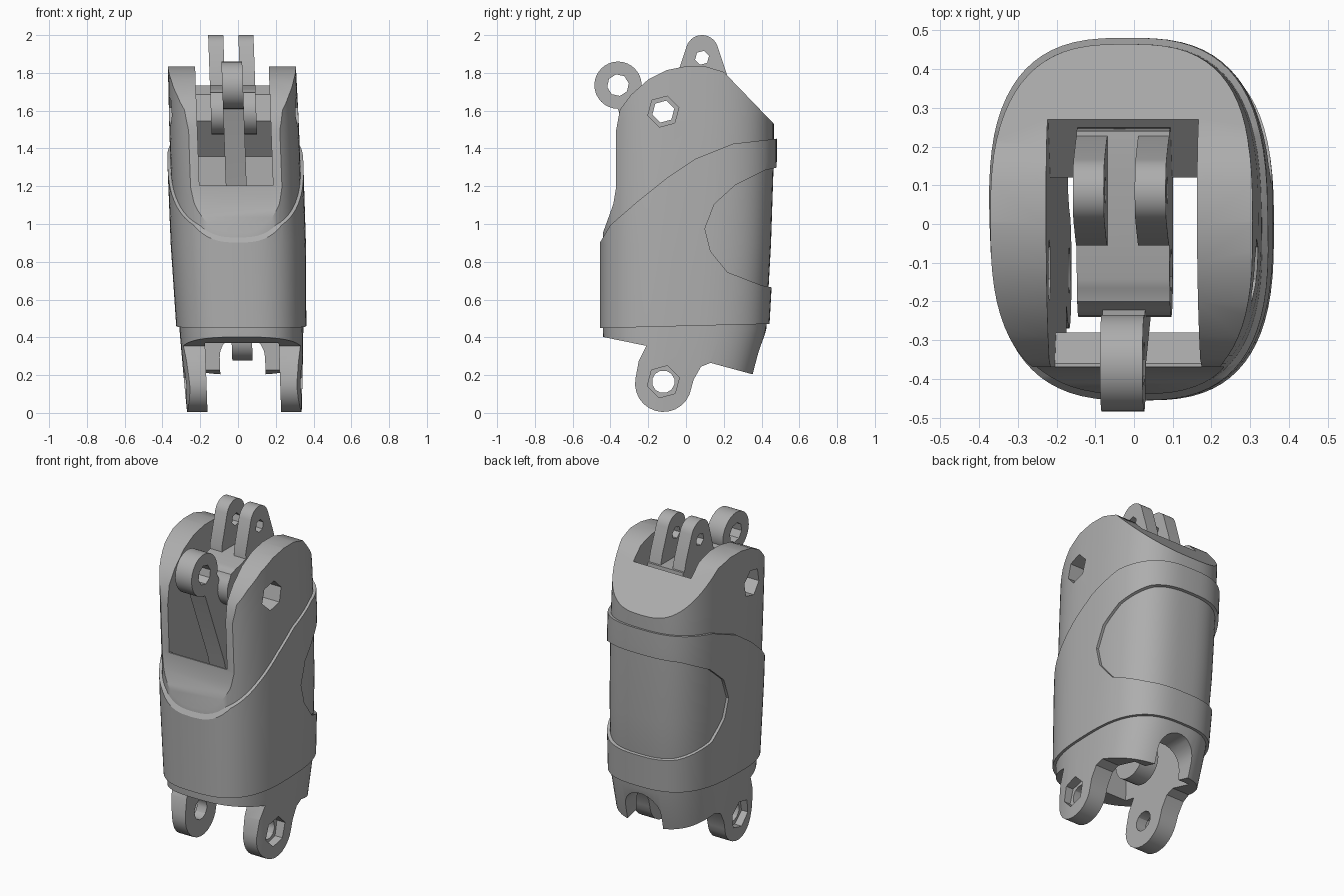
import bpy, bmesh
from math import sin, cos, pi, radians

cube = bpy.data.objects.get("Cube")
if cube:
    bpy.data.objects.remove(cube, do_unlink=True)

grey = bpy.data.materials.new("plain grey")
grey.use_nodes = True
grey.diffuse_color = (0.42, 0.42, 0.42, 1)
grey.node_tree.nodes["Principled BSDF"].inputs["Base Color"].default_value = (0.42, 0.42, 0.42, 1)


def skin(name, rings):
    """Solid from a list of equal closed rings, capped at both ends."""
    bm = bmesh.new()
    rows = [[bm.verts.new(p) for p in ring] for ring in rings]
    n = len(rows[0])
    for a, b in zip(rows, rows[1:]):
        for i in range(n):
            j = (i + 1) % n
            bm.faces.new((a[i], a[j], b[j], b[i]))
    bm.faces.new(rows[0])
    bm.faces.new(rows[-1])
    bmesh.ops.recalc_face_normals(bm, faces=bm.faces)
    me = bpy.data.meshes.new(name)
    bm.to_mesh(me)
    bm.free()
    me.materials.append(grey)
    ob = bpy.data.objects.new(name, me)
    bpy.context.collection.objects.link(ob)
    return ob


def plate(name, pts, x0, x1):
    """Side profile (y, z) extruded across x."""
    return skin(name, [[(x, y, z) for y, z in pts] for x in (x0, x1)])


def arc(y, z, r, a0=0, a1=360, n=24):
    full = (a1 - a0) % 360 == 0
    steps = n if full else n - 1
    return [(y + r * cos(radians(a0 + (a1 - a0) * i / steps)),
             z + r * sin(radians(a0 + (a1 - a0) * i / steps))) for i in range(n)]


def boolean(ob, tool, op="DIFFERENCE"):
    mod = ob.modifiers.new("cut", "BOOLEAN")
    mod.operation, mod.object, mod.solver = op, tool, "EXACT"
    bpy.context.view_layer.update()
    dg = bpy.context.evaluated_depsgraph_get()
    me = bpy.data.meshes.new_from_object(ob.evaluated_get(dg))
    ob.modifiers.clear()
    ob.data = me
    bpy.data.objects.remove(tool, do_unlink=True)


def hole(ob, y, z, r, n=6, turn=15, x0=-1, x1=1):
    boolean(ob, plate("hole", arc(y, z, r, turn, turn + 360, n), x0, x1))


# Rounded oblong body sections: height, half width, front, back
SECTIONS = [(-0.05, 0.30, -0.42, 0.30), (0.2, 0.315, -0.43, 0.36), (0.45, 0.328, -0.44, 0.425),
            (0.9, 0.342, -0.44, 0.45), (1.35, 0.344, -0.44, 0.465), (1.55, 0.343, -0.44, 0.465),
            (1.9, 0.338, -0.44, 0.455)]


def hull(name, grow=0.0, n=72, power=2.8):
    rings = []
    for z, w, f, b in SECTIONS:
        cy, hy = (f + b) / 2, (b - f) / 2 + grow
        ring = []
        for i in range(n):
            c, s = cos(2 * pi * i / n), sin(2 * pi * i / n)
            e = 2 / power
            ring.append(((w + grow) * abs(c) ** e * (1 if c >= 0 else -1),
                         cy + hy * abs(s) ** e * (1 if s >= 0 else -1), z))
        rings.append(ring)
    return skin(name, rings)


# Housing: oblong hull trimmed to the side profile with ears, sloped front lip and lower lugs
side = ([(-0.6, 0.44), (-0.6, 0.93), (-0.45, 0.93), (-0.41, 1.04), (-0.385, 1.11), (-0.37, 1.2)]
        + [(-0.37, 1.5), (-0.35, 1.61)]
        + [(-0.29, 1.69), (-0.2, 1.77), (-0.1, 1.82), (0, 1.84), (0.1, 1.84), (0.2, 1.81)]
        + [(0.47, 1.53), (0.6, 1.4), (0.6, 0.16), (0.35, 0.21), (0.13, 0.27), (0.08, 0.25), (0.04, 0.18)]
        + arc(-0.12, 0.16, 0.15, -10, -190, 14) + [(-0.25, 0.28), (-0.21, 0.36)])
housing = hull("housing")
boolean(housing, plate("side_trim", side, -1, 1), "INTERSECT")

# Inner cavity, open between the ears down to the front lip
cavity = [(-0.28, -0.5), (0.27, -0.5), (0.27, 2.5), (-0.6, 2.5), (-0.6, 1.21), (-0.36, 1.21), (-0.28, 1.12)]
boolean(housing, plate("cavity", cavity, -0.195, 0.195))

# Notch in the lower back, pivot holes in ears, recessed holes in lugs
notch = [(0.12, -0.3), (-0.12, -0.3)] + arc(0, 0.3, 0.12, 180, 0, 12)
boolean(housing, skin("notch", [[(x, y, z) for x, z in notch] for y in (0.1, 0.7)]))
hole(housing, -0.12, 1.6, 0.085)
hole(housing, -0.12, 0.17, 0.06, 12)
for s in (-1, 1):
    hole(housing, -0.12, 0.17, 0.088, x0=s * 0.26, x1=s * 0.6)

# Raised sleeve wrapping round the front with two bands reaching the back
wrap = [(-0.6, 0.45), (-0.6, 0.9), (-0.46, 0.9), (-0.4, 1.0), (-0.25, 1.13), (-0.1, 1.25), (0.05, 1.35),
        (0.25, 1.43), (0.6, 1.47), (0.6, 1.33), (0.42, 1.29), (0.26, 1.21), (0.15, 1.11), (0.1, 0.98),
        (0.13, 0.86), (0.22, 0.75), (0.4, 0.68), (0.6, 0.64), (0.6, 0.48)]
sleeve = hull("sleeve", 0.016)
boolean(sleeve, plate("sleeve_trim", wrap, -1, 1), "INTERSECT")
boolean(sleeve, hull("sleeve_core", -0.008))

# Ridge inside the back wall
ridge = plate("back_ridge", [(0.12, 1.55), (0.28, 1.35), (0.28, 1.7)], -0.2, 0.2)

# Rocker: pivot hub, block and twin rear lugs
hub = plate("rocker_hub", arc(-0.12, 1.6, 0.12, n=32), -0.12, 0.12)
block = plate("rocker_block", [(-0.1, 1.485), (0.2, 1.5), (0.25, 1.66), (0.24, 1.74), (-0.05, 1.74),
                               (-0.2, 1.7), (-0.235, 1.62)], -0.12, 0.12)
boolean(hub, block, "UNION")
hole(hub, -0.12, 1.6, 0.06)
lugs = []
for s, word in ((-1, "right"), (1, "left")):
    lug = plate("rear_lug_" + word, [(-0.055, 1.7), (0.235, 1.7), (0.215, 1.8)]
                + arc(0.085, 1.919, 0.086, 18, 160, 16) + [(-0.055, 1.77)], s * 0.04, s * 0.12)
    hole(lug, 0.085, 1.885, 0.038)
    lugs.append(lug)

# Long link: front ring, bent arm and lower rounded end
link = plate("link_ring", arc(-0.36, 1.74, 0.125, n=32), -0.055, 0.055)
arm = plate("arm", [(-0.37, 1.64), (-0.2, 1.16), (-0.05, 0.4), (0.15, 0.4), (0.0, 1.18), (-0.25, 1.72)], -0.055, 0.055)
boolean(link, arm, "UNION")
boolean(link, plate("arm_end", arc(0.05, 0.4, 0.118, n=28), -0.054, 0.054), "UNION")
hole(link, -0.36, 1.74, 0.058, 8, 10)

# Slight sideways lean of the whole assembly, then shading
for ob in [housing, sleeve, ridge, hub, link] + lugs:
    for v in ob.data.vertices:
        v.co.x += 0.034 - 0.036 * v.co.z
        v.co.z -= 0.005
    bpy.ops.object.select_all(action="DESELECT")
    ob.select_set(True)
    bpy.context.view_layer.objects.active = ob
    bpy.ops.object.shade_smooth_by_angle(angle=radians(30))
